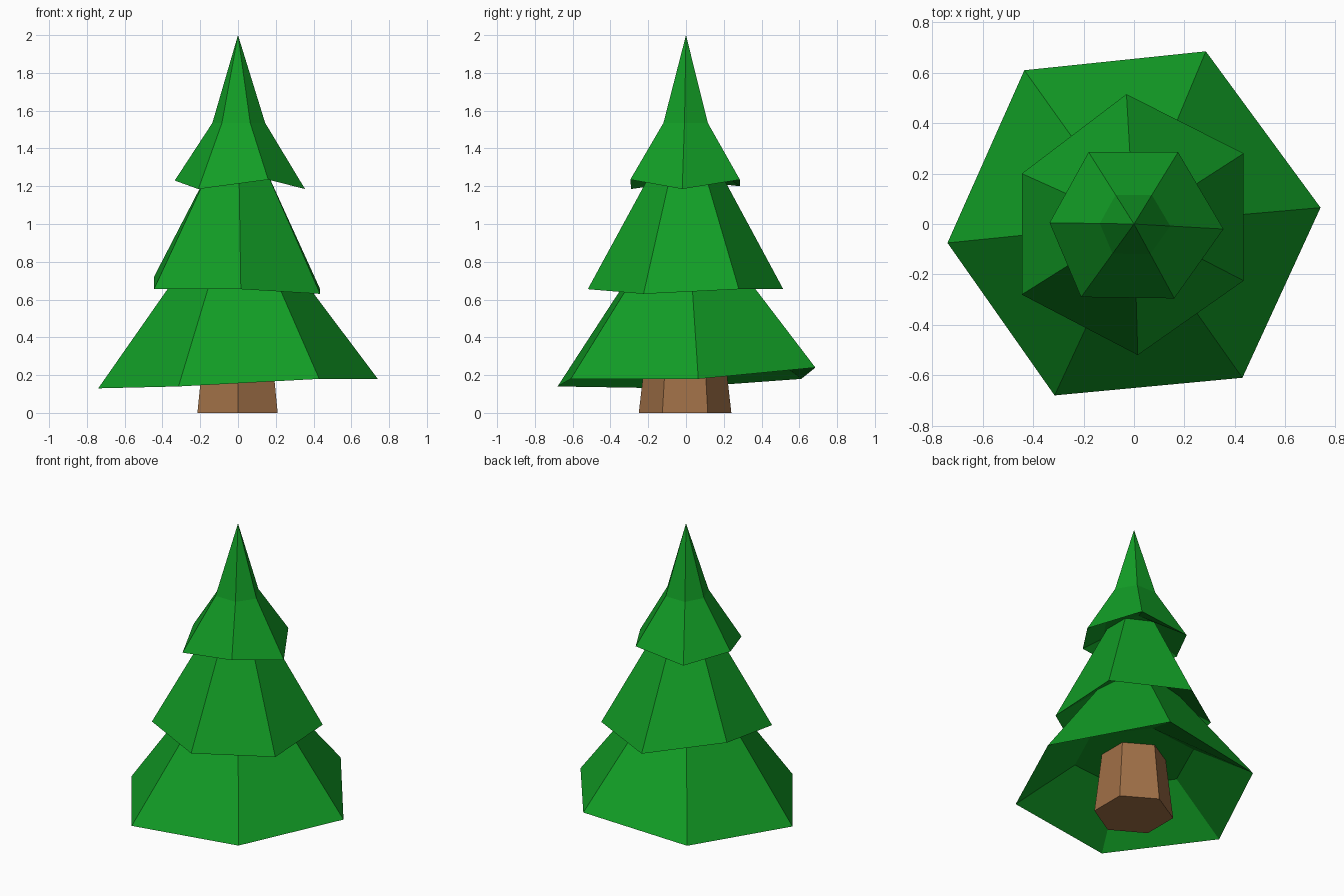
import bpy
import bmesh

default_cube = bpy.data.objects.get("Cube")
if default_cube:
    bpy.data.objects.remove(default_cube, do_unlink=True)


def make_material(name, colour):
    material = bpy.data.materials.new(name)
    material.use_nodes = True
    material.diffuse_color = colour
    material.node_tree.nodes["Principled BSDF"].inputs["Base Color"].default_value = colour
    return material


needle_green = make_material("needle_green", (0.006, 0.34, 0.019, 1))
bark_brown = make_material("bark_brown", (0.35, 0.16, 0.062, 1))


def scaled_ring(rim, height, scale):
    """Shrink a rim toward the tree axis at a level height."""
    return [(x * scale, y * scale, height) for x, y, z in rim]


def loft(name, rings, material, apex=None):
    """Join rings into a closed flat-faced solid, ending in a cap or a point."""
    bm = bmesh.new()
    loops = [[bm.verts.new(point) for point in ring] for ring in rings]
    for lower, upper in zip(loops, loops[1:]):
        for i in range(len(lower)):
            j = (i + 1) % len(lower)
            bm.faces.new((lower[i], lower[j], upper[j], upper[i]))
    bm.faces.new(loops[0][::-1])
    top = loops[-1]
    if apex is None:
        bm.faces.new(top)
    else:
        tip = bm.verts.new((0, 0, apex))
        for i in range(len(top)):
            bm.faces.new((top[i], top[(i + 1) % len(top)], tip))
    bmesh.ops.recalc_face_normals(bm, faces=bm.faces[:])
    mesh = bpy.data.meshes.new(name)
    bm.to_mesh(mesh)
    bm.free()
    mesh.materials.append(material)
    obj = bpy.data.objects.new(name, mesh)
    bpy.context.collection.objects.link(obj)
    return obj


# Tapered six-sided trunk
trunk_base = [(0, -0.25, 0), (0.21, -0.125, 0), (0.21, 0.115, 0),
              (0, 0.24, 0), (-0.215, 0.115, 0), (-0.215, -0.125, 0)]
loft("trunk", [trunk_base, scaled_ring(trunk_base, 0.45, 0.79)], bark_brown)

# Wide bottom branches: recessed underside, uneven rim, sloping sides
lower_rim = [(0.74, 0.065, 0.18), (0.285, 0.685, 0.24), (-0.435, 0.61, 0.18),
             (-0.74, -0.075, 0.13), (-0.315, -0.68, 0.14), (0.43, -0.61, 0.18)]
loft("lower_branches",
     [scaled_ring(lower_rim, 0.4, 0.5), lower_rim, scaled_ring(lower_rim, 0.85, 0.32)],
     needle_green)

# Middle branches
middle_rim = [(0.435, 0.28, 0.655), (-0.03, 0.515, 0.655), (-0.445, 0.2, 0.72),
              (-0.445, -0.28, 0.655), (0.015, -0.52, 0.655), (0.435, -0.225, 0.63)]
loft("middle_branches",
     [scaled_ring(middle_rim, 0.82, 0.5), middle_rim, scaled_ring(middle_rim, 1.3, 0.325)],
     needle_green)

# Top branches, steepening into the pointed tip
upper_rim = [(0.355, -0.02, 1.185), (0.175, 0.285, 1.235), (-0.18, 0.285, 1.2),
             (-0.335, 0.005, 1.23), (-0.21, -0.29, 1.185), (0.16, -0.295, 1.235)]
loft("upper_branches",
     [scaled_ring(upper_rim, 1.28, 0.6), upper_rim, scaled_ring(upper_rim, 1.535, 0.405)],
     needle_green, apex=2.0)
